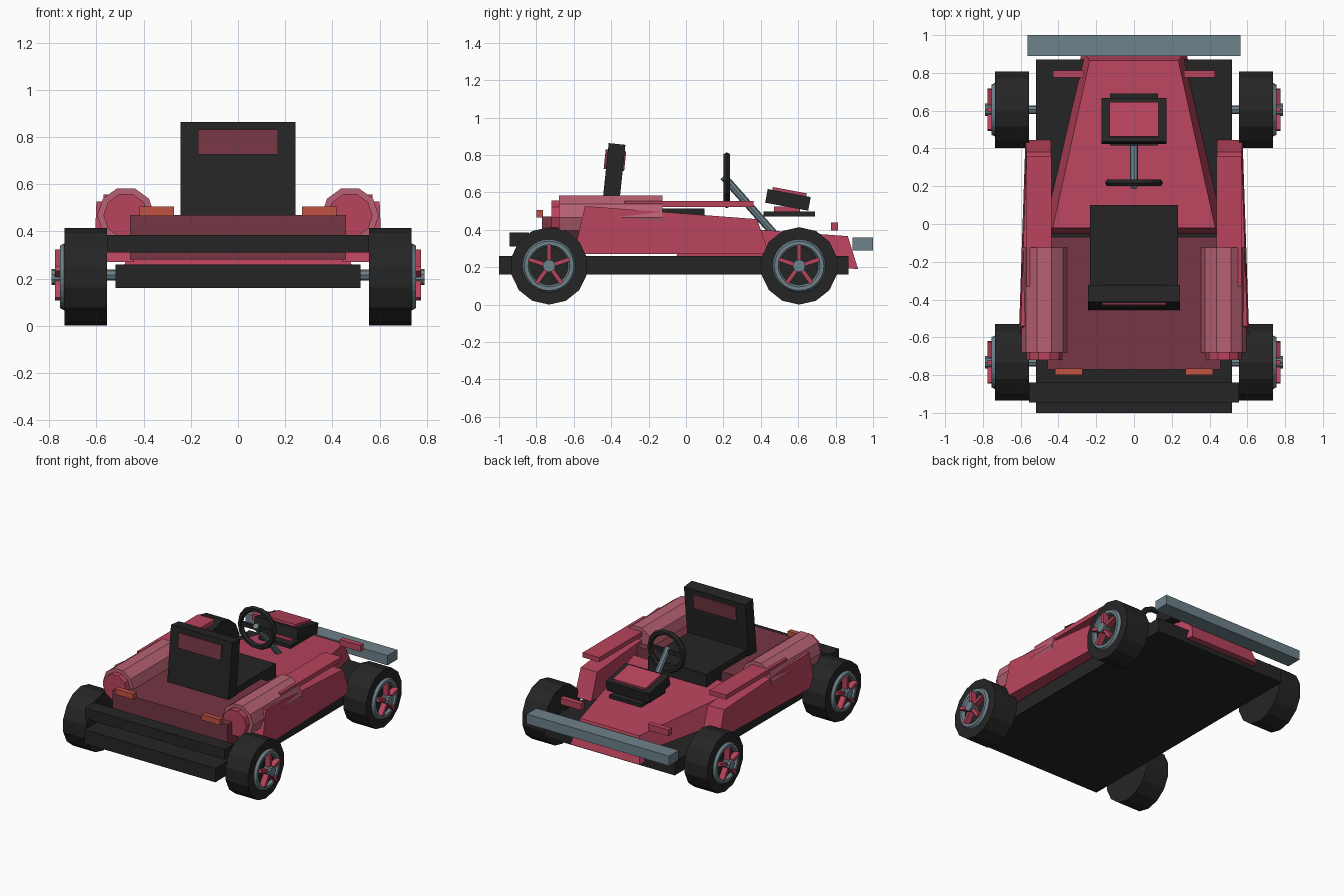
import bpy, bmesh, math
from mathutils import Vector, Matrix

if "Cube" in bpy.data.objects:
    bpy.data.objects.remove(bpy.data.objects["Cube"])


def material(name, rgb):
    m = bpy.data.materials.new(name)
    lin = [((c / 255 + 0.055) / 1.055) ** 2.4 for c in rgb]
    m.diffuse_color = (*lin, 1)
    m.use_nodes = True
    m.node_tree.nodes["Principled BSDF"].inputs["Base Color"].default_value = m.diffuse_color
    return m


RED = material("red", (186, 68, 93))
MAROON = material("maroon", (117, 54, 67))
PINK = material("light pink", (184, 97, 115))
BLACK = material("black", (37, 37, 37))
GREY = material("blue grey", (109, 130, 138))
ORANGE = material("orange", (192, 82, 66))


def loft(name, rings, mat):
    """Closed solid through rings of equal point count."""
    bm = bmesh.new()
    vs = [[bm.verts.new(p) for p in r] for r in rings]
    n = len(vs[0])
    bm.faces.new(vs[0])
    bm.faces.new(vs[-1])
    for a, b in zip(vs, vs[1:]):
        for i in range(n):
            j = (i + 1) % n
            bm.faces.new((a[i], a[j], b[j], b[i]))
    bmesh.ops.recalc_face_normals(bm, faces=bm.faces)
    me = bpy.data.meshes.new(name)
    bm.to_mesh(me)
    bm.free()
    me.materials.append(mat)
    ob = bpy.data.objects.new(name, me)
    bpy.context.collection.objects.link(ob)
    return ob


def box(name, x, y, z, mat, tilt=0):
    """Box from (min, max) ranges, tilted about its centre around x."""
    c = Vector((sum(x) / 2, sum(y) / 2, sum(z) / 2))
    rot = Matrix.Rotation(tilt, 3, 'X')
    rings = [[c + rot @ (Vector((px, py, pz)) - c) for px, py in
              ((x[0], y[0]), (x[1], y[0]), (x[1], y[1]), (x[0], y[1]))] for pz in z]
    return loft(name, rings, mat)


def rod(name, a, b, r, n, mat, spin=0):
    """Cylinder between two points; spin 0 puts a corner on top."""
    a, b = Vector(a), Vector(b)
    d = (b - a).normalized()
    z = Vector((0, 0, 1))
    u = (z - d * d.dot(z)).normalized()
    v = d.cross(u)
    angs = [2 * math.pi * (i + spin) / n for i in range(n)]
    off = [(u * math.cos(t) + v * math.sin(t)) * r for t in angs]
    return loft(name, [[p + o for o in off] for p in (a, b)], mat)


def torus(name, loc, rot, major, minor, n, m, mat):
    bpy.ops.mesh.primitive_torus_add(location=loc, rotation=rot, major_radius=major,
                                     minor_radius=minor, major_segments=n, minor_segments=m)
    ob = bpy.context.object
    ob.name = name
    ob.data.materials.append(mat)
    return ob


# Chassis and bumpers
box("floor_pan", (-.52, .52), (-1, .87), (.16, .26), BLACK)
box("black_bumper", (-.555, .555), (-.945, -.84), (.31, .385), BLACK)
box("grey_bumper", (-.565, .565), (.89, 1), (.29, .36), GREY)

# Body
box("engine_cover", (-.457, .457), (-.77, -.07), (.28, .47), MAROON)
loft("nose", [[(-.48, -.05, .26), (.48, -.05, .26), (.43, -.02, .43), (-.43, -.02, .43)],
              [(-.275, .92, .19), (.275, .92, .19), (.235, .865, .366), (-.235, .865, .366)]], RED)

# Seat
box("seat_cushion", (-.233, .233), (-.36, .10), (.38, .515), BLACK)
box("seat_back", (-.243, .243), (-.435, -.345), (.45, .86), BLACK, -.105)
box("seat_panel", (-.17, .17), (-.435, -.325), (.72, .825), MAROON, -.105)

# Steering
torus("steering_wheel", (0, .218, .665), (math.pi / 2, 0, 0), .133, .02, 14, 6, BLACK)
box("steering_spoke", (-.13, .13), (.208, .228), (.65, .68), BLACK)
rod("steering_column", (0, .20, .685), (0, .47, .38), .021, 8, GREY)

# Instrument box above the nose
box("box_plate", (-.127, .127), (.415, .69), (.472, .497), BLACK)
box("box_spacer", (-.10, .10), (.47, .61), (.495, .525), RED)
box("instrument_box", (-.172, .172), (.428, .662), (.523, .597), BLACK, -.185)
box("box_lid", (-.13, .13), (.46, .645), (.58, .612), RED, -.185)

for s, side in ((1, "right"), (-1, "left")):
    # Side panels, rails and pods
    prof = ((-.60, .27, .61), (-.54, .527, .60), (.38, .457, .57), (.445, .27, .575))
    loft(side + "_side_panel", [[(s * .44, y, z) for y, z, x in prof],
                                [(s * x, y, z) for y, z, x in prof]], RED)
    box(side + "_rail", sorted((s * .437, s * .57)), (-.33, .36), (.522, .555), RED)
    rod(side + "_pod", (s * .475, -.68, .467), (s * .475, -.125, .467), .121, 10, PINK, .5)
    rod(side + "_pod_cap", (s * .475, -.72, .467), (s * .475, -.67, .467), .095, 10, RED, .5)
    # Lights and small nose blocks
    box(side + "_light", sorted((s * .272, s * .418)), (-.80, -.765), (.465, .505), ORANGE)
    box(side + "_nose_block", sorted((s * .265, s * .43)), (.775, .812), (.395, .44), RED)

    # Wheels
    for y, end in ((.605, "nose"), (-.732, "seat")):
        tag = f"{side}_{end}_"
        zc = .207
        rod(tag + "tyre", (s * .555, y, zc), (s * .735, y, zc), .207, 14, BLACK)
        torus(tag + "rim", (s * .737, y, zc), (0, math.pi / 2, 0), .122, .02, 28, 6, GREY)
        rod(tag + "hub", (s * .73, y, zc), (s * .79, y, zc), .034, 10, GREY)
        for k in range(5):
            t = 2 * math.pi * k / 5
            d = Vector((0, math.sin(t), math.cos(t)))
            w = Vector((0, math.cos(t), -math.sin(t))) * .011
            c = Vector((0, y, zc))
            loft(tag + "spoke", [[c + d * q + w * e + Vector((s * x, 0, 0))
                                  for e, x in ((-1, .735), (1, .735), (1, .775), (-1, .775))]
                                 for q in (.02, .115)], RED)

# Axles
for y, name in ((.605, "nose_axle"), (-.732, "seat_axle")):
    rod(name, (-.74, y, .215), (.74, y, .215), .023, 8, GREY)
